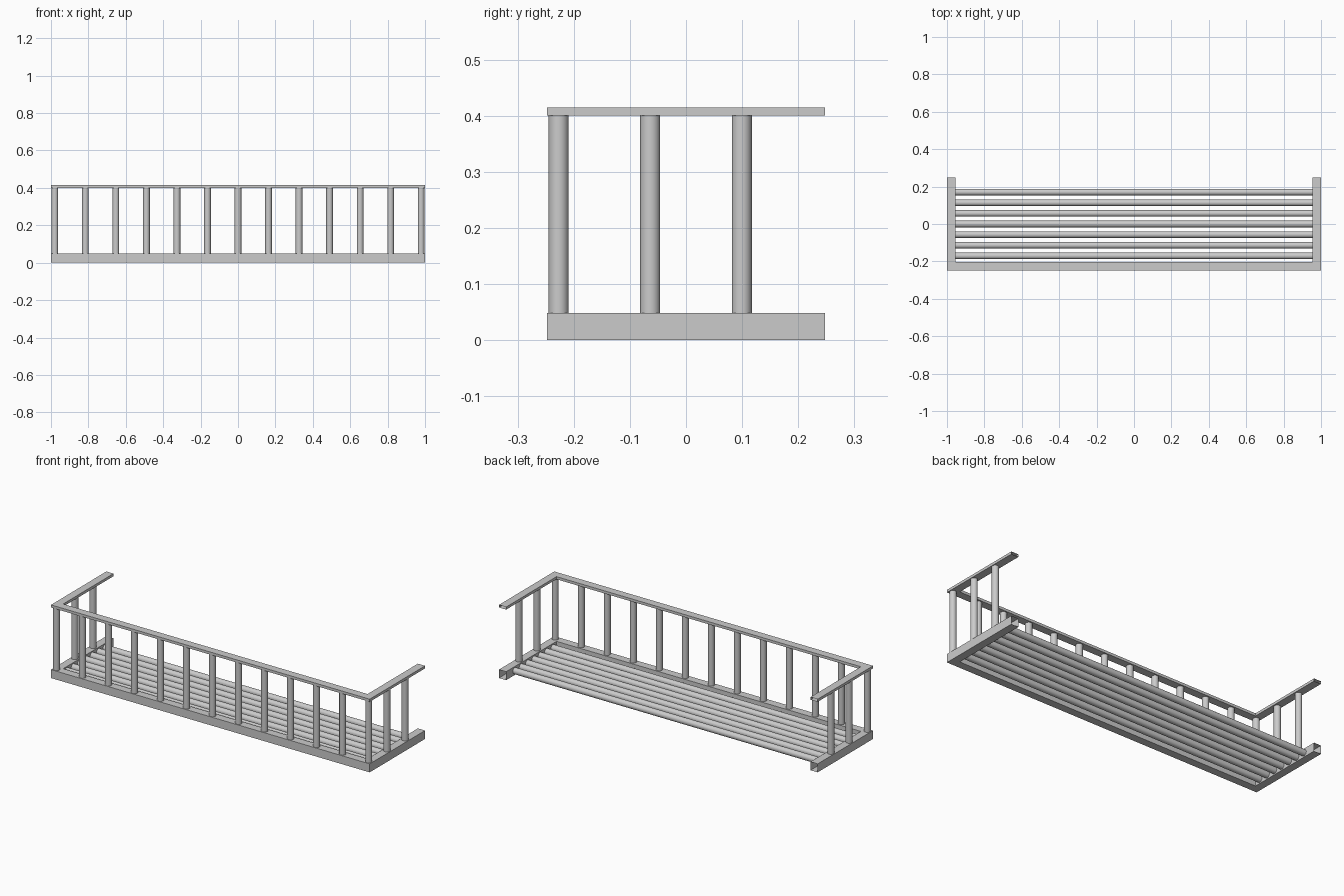
import bpy, bmesh
from mathutils import Matrix, Vector

if "Cube" in bpy.data.objects:
    bpy.data.objects.remove(bpy.data.objects["Cube"])

X, Y, W = 1.0, 0.248, 0.045      # half length, half depth, frame width
R = 0.0178                       # bar radius
STEP = 0.1632                    # post spacing


def finish(name, bm):
    bmesh.ops.recalc_face_normals(bm, faces=bm.faces)
    mesh = bpy.data.meshes.new(name)
    bm.to_mesh(mesh)
    bm.free()
    obj = bpy.data.objects.new(name, mesh)
    bpy.context.collection.objects.link(obj)
    return obj


def u_tube(name, z0, z1):
    """Rectangular tube swept along a U, mitred corners, open back ends."""
    bm = bmesh.new()
    stations = [((-X, Y), (-X + W, Y)), ((-X, -Y), (-X + W, -Y + W)),
                ((X, -Y), (X - W, -Y + W)), ((X, Y), (X - W, Y))]
    rings = []
    for (ox, oy), (ix, iy) in stations:
        rings.append([bm.verts.new(p) for p in
                      ((ox, oy, z0), (ox, oy, z1), (ix, iy, z1), (ix, iy, z0))])
    for a, b in zip(rings, rings[1:]):
        for i in range(4):
            j = (i + 1) % 4
            bm.faces.new((a[i], a[j], b[j], b[i]))
    return finish(name, bm)


def bar(name, start, end):
    """Round bar between two points."""
    a, b = Vector(start), Vector(end)
    d = b - a
    rot = d.to_track_quat('Z', 'Y').to_matrix().to_4x4()
    bm = bmesh.new()
    bmesh.ops.create_cone(bm, cap_ends=False, segments=32, radius1=R, radius2=R,
                          depth=d.length,
                          matrix=Matrix.Translation((a + b) / 2) @ rot)
    for f in bm.faces:
        f.smooth = True
    return finish(name, bm)


# Base frame and top rail
u_tube("base_frame", 0.0, 0.048)
u_tube("top_rail", 0.40, 0.415)

# Upright posts: front row, then two more on each side
front_y = -0.227
for i in range(-6, 7):
    bar("front_post", (i * STEP, front_y, 0.048), (i * STEP, front_y, 0.40))
for side in (-1, 1):
    for k in (1, 2):
        x, y = side * 6 * STEP, front_y + k * STEP
        bar("side_post", (x, y, 0.048), (x, y, 0.40))

# Floor bars
for i in range(-3, 4):
    y = i * 0.0568
    bar("floor_bar", (-X + W, y, 0.024), (X - W, y, 0.024))
